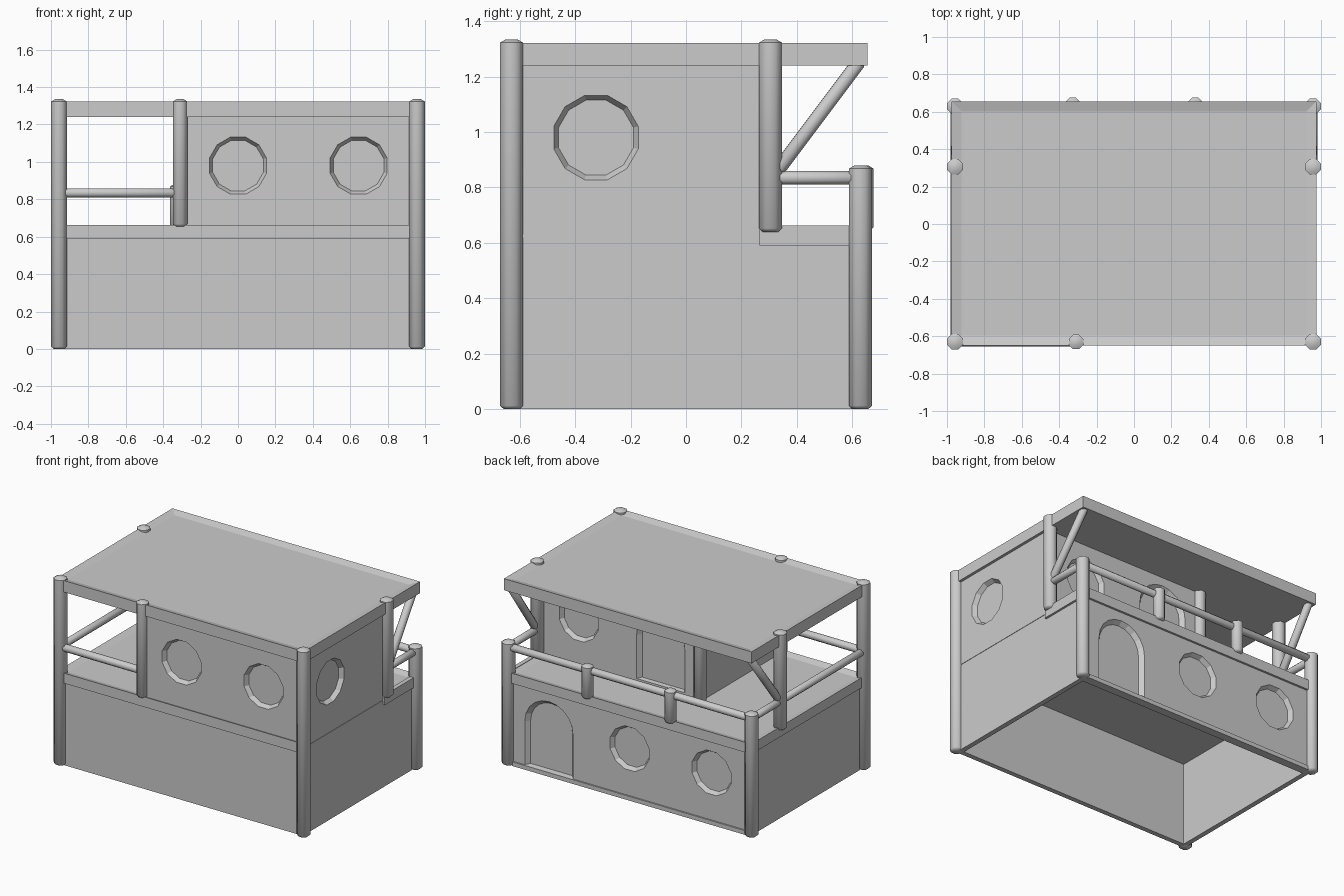
import bpy, bmesh, math
from mathutils import Vector

if "Cube" in bpy.data.objects:
    bpy.data.objects.remove(bpy.data.objects["Cube"])

mat = bpy.data.materials.new("plain grey")
mat.diffuse_color = (0.6, 0.6, 0.6, 1)
mat.use_nodes = True
mat.node_tree.nodes["Principled BSDF"].inputs["Base Color"].default_value = mat.diffuse_color


def finish(name, bm, smooth=False):
    bmesh.ops.recalc_face_normals(bm, faces=bm.faces)
    me = bpy.data.meshes.new(name)
    bm.to_mesh(me)
    bm.free()
    me.materials.append(mat)
    ob = bpy.data.objects.new(name, me)
    bpy.context.collection.objects.link(ob)
    if smooth:
        bpy.ops.object.select_all(action='DESELECT')
        ob.select_set(True)
        bpy.context.view_layer.objects.active = ob
        bpy.ops.object.shade_smooth_by_angle(angle=math.radians(50))
    return ob


def box(name, x0, x1, y0, y1, z0, z1, inset=0, depth=0.015):
    """Box; optional sunken panel in its top face."""
    bm = bmesh.new()
    bmesh.ops.create_cube(bm, size=1)
    for v in bm.verts:
        v.co = Vector((x0 if v.co.x < 0 else x1, y0 if v.co.y < 0 else y1,
                       z0 if v.co.z < 0 else z1))
    if inset:
        bm.normal_update()
        top = [f for f in bm.faces if f.normal.z > 0.9]
        bmesh.ops.inset_region(bm, faces=top, thickness=inset)
        for f in top:
            bmesh.ops.translate(bm, verts=f.verts, vec=(0, 0, -depth))
    return finish(name, bm)


def pole(name, a, b, r, sides=8, tip=0.012):
    """Low-sided round pole from a to b with slightly domed ends."""
    a, b = Vector(a), Vector(b)
    d = b - a
    q = d.to_track_quat('Z', 'Y')
    bm = bmesh.new()
    rings = []
    for t, rr in ((0, r * 0.7), (tip, r), (d.length - tip, r), (d.length, r * 0.5)):
        rings.append([bm.verts.new(a + q @ Vector((
            rr * math.cos(math.tau * (i + 0.5) / sides),
            rr * math.sin(math.tau * (i + 0.5) / sides), t))) for i in range(sides)])
    for p, n in zip(rings, rings[1:]):
        for i in range(sides):
            j = (i + 1) % sides
            bm.faces.new((p[i], p[j], n[j], n[i]))
    bm.faces.new(rings[0])
    bm.faces.new(rings[-1])
    return finish(name, bm, True)


def circle(r):
    return [(r * math.cos(math.tau * (i + 0.5) / 12),
             r * math.sin(math.tau * (i + 0.5) / 12)) for i in range(12)]


def arch(r, low, spring):
    pts = [(r * math.cos(math.pi * i / 10), spring + r * math.sin(math.pi * i / 10))
           for i in range(11)]
    return pts + [(-r, low), (r, low)]


def recess(wall, axis, plane, side, u, z, outer, inner, depth=0.03):
    """Cut a bevelled sunken opening into a wall facing side * axis."""
    bm = bmesh.new()
    rings = []
    for pts, d in ((outer, 0.01), (outer, 0), (inner, -depth)):
        ring = []
        for pu, pz in pts:
            w = plane + side * d
            ring.append(bm.verts.new((w, u + pu, z + pz) if axis == 'x'
                                     else (u + pu, w, z + pz)))
        rings.append(ring)
    n = len(outer)
    for p, q in zip(rings, rings[1:]):
        for i in range(n):
            j = (i + 1) % n
            bm.faces.new((p[i], p[j], q[j], q[i]))
    bm.faces.new(rings[0])
    bm.faces.new(rings[-1])
    cut = finish("cutter", bm)
    cut.hide_render = True
    m = wall.modifiers.new("opening", 'BOOLEAN')
    m.operation, m.solver, m.object = 'DIFFERENCE', 'EXACT', cut
    bpy.context.view_layer.objects.active = wall
    bpy.ops.object.modifier_apply(modifier=m.name)
    bpy.data.objects.remove(cut)


def window(wall, axis, plane, side, u, z):
    recess(wall, axis, plane, side, u, z, circle(0.158), circle(0.14))


def door(wall, plane, u, z):
    recess(wall, 'y', plane, 1, u, z, arch(0.19, 0.03, 0.34), arch(0.165, 0.035, 0.34))


# Lower storey, open underneath
box("lower_front_wall", -0.95, 0.95, -0.635, -0.60, 0, 0.62)
box("lower_left_wall", -0.955, -0.92, -0.62, 0.62, 0, 0.62)
box("lower_right_wall", 0.92, 0.955, -0.62, 0.62, 0, 0.62)
back = box("lower_back_wall", -0.95, 0.95, 0.585, 0.635, 0, 0.62)
for x in (0, -0.645):
    window(back, 'y', 0.635, 1, x, 0.365)
door(back, 0.635, 0.635, 0)
box("back_sill", -0.92, 0.92, 0.63, 0.645, 0, 0.03)

# Middle floor with sunken deck
box("deck", -0.97, 0.952, -0.648, 0.65, 0.59, 0.662, inset=0.07)
box("deck_right_trim", 0.94, 0.97, 0.265, 0.62, 0.59, 0.662)

# Upper room
room = box("upper_room", -0.31, 0.955, -0.635, 0.285, 0.63, 1.25)
for x in (0, 0.645):
    window(room, 'y', -0.635, -1, x, 0.98)
window(room, 'x', 0.955, 1, -0.325, 0.98)
window(room, 'y', 0.285, 1, 0.645, 0.98)
door(room, 0.285, 0, 0.65)

# Roof
box("roof", -0.975, 0.975, -0.65, 0.655, 1.24, 1.322, inset=0.075)

# Posts, braces and side rails on both sides
for s, side in ((-1, "left"), (1, "right")):
    x = 0.957 * s
    pole(side + "_front_post", (x, -0.63, 0), (x, -0.63, 1.335), 0.045)
    pole(side + "_middle_post", (x, 0.305, 0.64), (x, 0.305, 1.335), 0.045)
    pole(side + "_back_post", (x, 0.63, 0), (x, 0.63, 0.88), 0.045)
    pole(side + "_brace", (x, 0.33, 0.86), (0.94 * s, 0.63, 1.26), 0.027)
    pole(side + "_back_rail", (x, 0.305, 0.835), (x, 0.63, 0.835), 0.026)
    pole(side + "_short_post", (0.327 * s, 0.64, 0.645), (0.327 * s, 0.64, 0.88), 0.04)
pole("front_middle_post", (-0.31, -0.63, 0.655), (-0.31, -0.63, 1.335), 0.042)
pole("room_corner_post", (-0.31, 0.285, 0.64), (-0.31, 0.285, 1.27), 0.042)

# Remaining railing
pole("front_rail", (-0.955, -0.63, 0.835), (-0.31, -0.63, 0.835), 0.026)
pole("left_rail", (-0.957, -0.63, 0.835), (-0.957, 0.305, 0.835), 0.026)
pole("back_rail", (-0.955, 0.63, 0.835), (0.955, 0.63, 0.835), 0.026)
